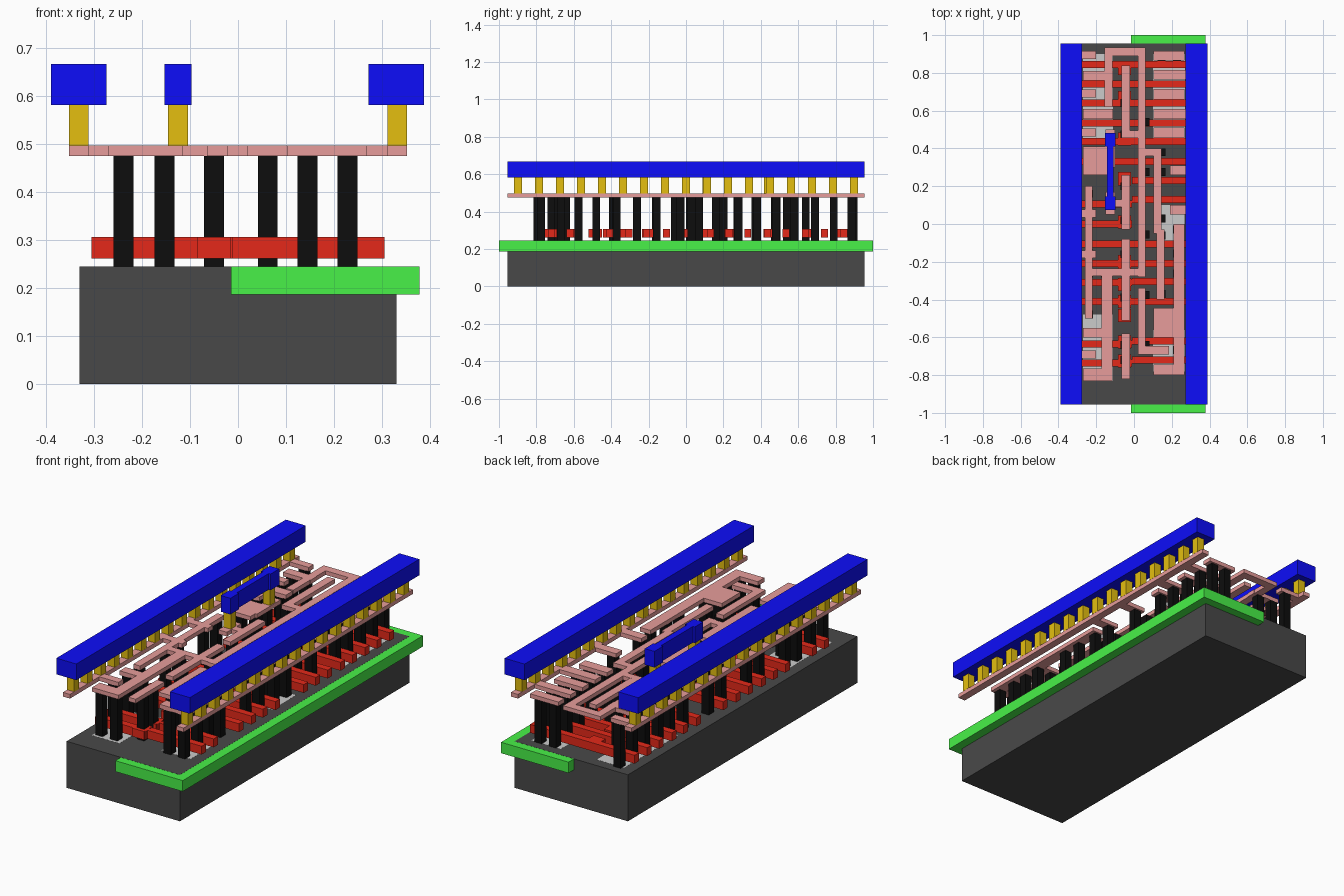
import bpy, bmesh
from mathutils import Matrix

PITCH = 0.1123   # contact pitch along the supply rails
CUT = 0.0415     # side of every contact column


def layer(name, rects, z0, z1, color=None):
    """One object made of boxes, each given as (x0, x1, y0, y1)."""
    bm = bmesh.new()
    for x0, x1, y0, y1 in rects:
        m = Matrix.Translation(((x0 + x1) / 2, (y0 + y1) / 2, (z0 + z1) / 2))
        m = m @ Matrix.Diagonal((x1 - x0, y1 - y0, z1 - z0, 1))
        bmesh.ops.create_cube(bm, size=1, matrix=m)
    me = bpy.data.meshes.new(name)
    bm.to_mesh(me)
    bm.free()
    ob = bpy.data.objects.new(name, me)
    bpy.context.collection.objects.link(ob)
    if color:
        mat = bpy.data.materials.new(name + "_color")
        mat.diffuse_color = (*color, 1)
        me.materials.append(mat)
    return ob


def square(x, y, s=CUT):
    return (x - s / 2, x + s / 2, y - s / 2, y + s / 2)


GREY, GREEN, RED = (0.066, 0.066, 0.066), (0.065, 0.88, 0.065), (0.78, 0.022, 0.01)
BLACK, PINK = (0.004, 0.004, 0.004), (0.8, 0.335, 0.325)
YELLOW, BLUE = (0.78, 0.52, 0.005), (0.004, 0.004, 0.95)

# Base block and the well slab overhanging it
layer("substrate", [(-0.33, 0.33, -0.955, 0.955)], 0, 0.245, GREY)
layer("well", [(-0.015, 0.378, -1, 1)], 0.187, 0.2445, GREEN)

# Flush light grey active areas
layer("active_areas", [
    (-0.27, -0.11, -0.83, -0.48), (-0.27, -0.11, 0.45, 0.9),
    (0.1, 0.27, -0.78, -0.56), (0.12, 0.268, -0.1, 0.1), (0.1, 0.27, 0.45, 0.9),
], 0.187, 0.2454)

# Gate strips: left half, right half, and contact pads joining them
GW = 0.0185
left = [0.845, 0.74, 0.64, 0.535, 0.437, 0.33, 0.107, 0.0, -0.105, -0.21, -0.31, -0.41, -0.635, -0.735]
right = [0.845, 0.74, 0.64, 0.535, 0.437, 0.33, 0.23, 0.13, -0.105, -0.21, -0.305, -0.41, -0.62, -0.72]
gates = [(-0.305, -0.01, y - GW, y + GW) for y in left]
gates += [(-0.01, 0.305, y - GW, y + GW) for y in right]
gates += [(-0.085, -0.015, y - 0.035, y + 0.035) for y in (
    0.825, 0.67, 0.45, 0.24, 0.01, -0.2, -0.32, -0.41, -0.485, -0.625, -0.725)]
layer("gate_strips", gates, 0.262, 0.306, RED)

# Local wiring: two rails, branches and the routed strips between them
wires = [
    (-0.352, -0.311, -0.955, 0.955), (0.311, 0.352, -0.955, 0.955),
    # right hand pads and branches
    (0.103, 0.268, 0.865, 0.915), (0.103, 0.311, 0.765, 0.815),
    (0.103, 0.268, 0.66, 0.715), (0.103, 0.311, 0.555, 0.61),
    (0.103, 0.268, 0.455, 0.51), (0.103, 0.145, -0.05, 0.4),
    (0.12, 0.162, -0.4, -0.03), (0.19, 0.311, 0.05, 0.1),
    (0.19, 0.311, 0.26, 0.31), (0.208, 0.268, -0.8, 0.0),
    (0.103, 0.268, -0.6, -0.445), (0.103, 0.268, -0.8, -0.745),
    (0.02, 0.185, -0.69, -0.645),
    # long centre route
    (0.02, 0.062, -0.28, 0.935), (-0.155, 0.062, 0.89, 0.935),
    (-0.155, -0.113, 0.62, 0.935), (0.02, 0.062, -0.65, -0.34),
    (-0.25, 0.062, -0.275, -0.235), (0.02, 0.12, 0.36, 0.4),
    (-0.065, -0.022, 0.47, 0.84), (-0.065, 0.062, 0.455, 0.495),
    (-0.065, -0.022, -0.03, 0.26), (-0.065, -0.022, -0.51, -0.08),
    (-0.065, -0.022, -0.82, -0.58),
    # left hand strips
    (-0.172, -0.115, -0.83, -0.275), (-0.27, -0.115, -0.83, -0.765),
    (-0.27, -0.115, -0.6, -0.55),
    (-0.26, -0.22, -0.5, 0.2), (-0.27, -0.11, 0.76, 0.81),
    (-0.27, -0.11, 0.555, 0.61), (-0.27, -0.11, 0.26, 0.41),
    (-0.15, -0.1, 0.3, 0.5), (-0.15, -0.1, 0.05, 0.17),
    (-0.15, -0.06, 0.09, 0.13),
]
wires += [(-0.311, -0.2, y - 0.021, y + 0.021) for y in (0.895, 0.69, 0.485, 0.055, -0.16, -0.69)]
layer("local_wiring", wires, 0.475, 0.497, PINK)

# Tall contact columns, grouped by row across x
columns = {
    -0.239: [-0.795, -0.69, -0.575, -0.48, -0.262, -0.157, 0.055, 0.16, 0.37, 0.485, 0.58, 0.69, 0.79, 0.895],
    -0.153: [-0.795, -0.575, -0.262, 0.37, 0.58, 0.79],
    -0.05: [-0.72, -0.64, -0.39, -0.16, 0.02, 0.2, 0.475, 0.64],
    0.062: [-0.64, -0.375, -0.055, 0.275, 0.54],
    0.145: [-0.775, -0.575, -0.48, -0.37, -0.06, 0.03, 0.275, 0.38, 0.48, 0.58, 0.69, 0.79, 0.885],
    0.228: [-0.775, -0.667, -0.575, -0.48, -0.262, -0.157, -0.03, 0.07, 0.28, 0.48, 0.58, 0.69, 0.79, 0.885],
}
layer("contact_columns", [square(x, y) for x, ys in columns.items() for y in ys], 0.245, 0.475, BLACK)

# Short posts lifting the upper metal
posts = [square(s * 0.332, (i - 8) * PITCH) for s in (-1, 1) for i in range(17)]
posts += [square(-0.125, 0.11), square(-0.125, 0.437)]
layer("metal_posts", posts, 0.497, 0.582, YELLOW)

# Upper metal: two supply rails and a small bridge with wider ends
layer("left_supply_rail", [(-0.39, -0.274, -0.955, 0.955)], 0.582, 0.667, BLUE)
layer("right_supply_rail", [(0.272, 0.388, -0.955, 0.955)], 0.582, 0.667, BLUE)
layer("metal_bridge", [(-0.153, -0.097, 0.075, 0.145), (-0.142, -0.108, 0.145, 0.41),
                       (-0.153, -0.097, 0.41, 0.482)], 0.582, 0.667, BLUE)
